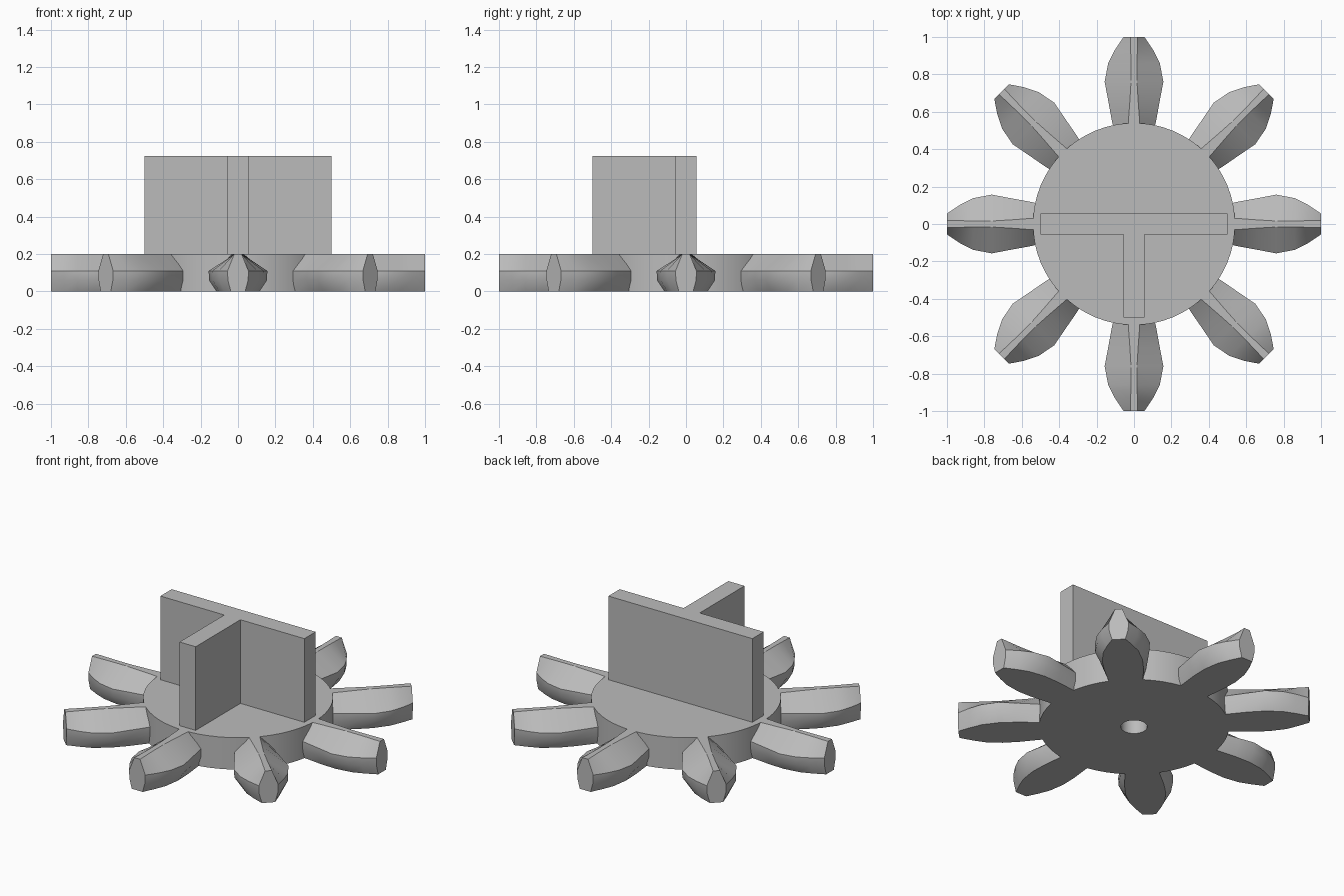
import bpy
import bmesh
import math
from mathutils import Matrix, Vector

cube = bpy.data.objects.get("Cube")
if cube:
    bpy.data.objects.remove(cube, do_unlink=True)

grey = bpy.data.materials.new("plain grey")
grey.use_nodes = True
GREY = (0.5, 0.5, 0.5, 1)
grey.diffuse_color = GREY
grey.node_tree.nodes["Principled BSDF"].inputs["Base Color"].default_value = GREY


def finish(bm, name, smooth=True):
    """Turn a bmesh into a named grey object."""
    bmesh.ops.recalc_face_normals(bm, faces=bm.faces)
    mesh = bpy.data.meshes.new(name)
    bm.to_mesh(mesh)
    bm.free()
    mesh.materials.append(grey)
    obj = bpy.data.objects.new(name, mesh)
    bpy.context.collection.objects.link(obj)
    if smooth:
        bpy.ops.object.select_all(action="DESELECT")
        obj.select_set(True)
        bpy.context.view_layer.objects.active = obj
        bpy.ops.object.shade_smooth_by_angle(angle=math.radians(28))
    return obj


# Round hub with a blind socket in its underside
bm = bmesh.new()
profile = [(0, 0.14), (0.075, 0.14), (0.075, 0), (0.54, 0), (0.54, 0.2), (0, 0.2)]
verts = [bm.verts.new((r, 0, z)) for r, z in profile]
edges = [bm.edges.new(pair) for pair in zip(verts, verts[1:])]
bmesh.ops.spin(bm, geom=verts + edges, cent=(0, 0, 0), axis=(0, 0, 1),
               angle=math.tau, steps=64)
bmesh.ops.remove_doubles(bm, verts=bm.verts, dist=0.0001)
finish(bm, "hub")

# Upright handle with a T-shaped plan
bm = bmesh.new()
t = 0.056
plan = [(-0.5, t), (-0.5, -t), (-t, -t), (-t, -0.5), (t, -0.5), (t, -t), (0.5, -t), (0.5, t)]
base = bm.faces.new([bm.verts.new((x, y, 0.19)) for x, y in plan])
top = bmesh.ops.extrude_face_region(bm, geom=[base])["geom"]
bmesh.ops.translate(bm, verts=[g for g in top if isinstance(g, bmesh.types.BMVert)],
                    vec=(0, 0, 0.535))
finish(bm, "t_handle", smooth=False)

# Petals: cross-sections lofted outward; each row is
# radius, then half widths at the four levels
levels = (0.2, 0.11, 0.06, 0)
sections = [
    (0.50, 0.032, 0.105, 0.105, 0.095),
    (0.55, 0.03, 0.118, 0.118, 0.1),
    (0.66, 0.022, 0.138, 0.138, 0.112),
    (0.76, 0.016, 0.157, 0.155, 0.115),
    (0.86, 0.016, 0.138, 0.136, 0.1),
    (0.93, 0.018, 0.103, 0.1, 0.072),
    (1.00, 0.02, 0.056, 0.054, 0.038),
]


def petal(name, angle):
    bm = bmesh.new()
    rings = []
    for radius, *widths in sections:
        left = [(radius, w, z) for w, z in zip(widths, levels)]
        right = [(x, -y, z) for x, y, z in reversed(left)]
        rings.append([bm.verts.new(p) for p in left + right])
    for inner, outer in zip(rings, rings[1:]):
        for i in range(len(inner)):
            j = (i + 1) % len(inner)
            bm.faces.new((inner[i], inner[j], outer[j], outer[i]))
    bm.faces.new(rings[0])
    bm.faces.new(rings[-1])
    bm.transform(Matrix.Rotation(angle, 4, "Z"))
    finish(bm, name)


for k in range(8):
    petal(f"petal_{k + 1}", k * math.tau / 8)
